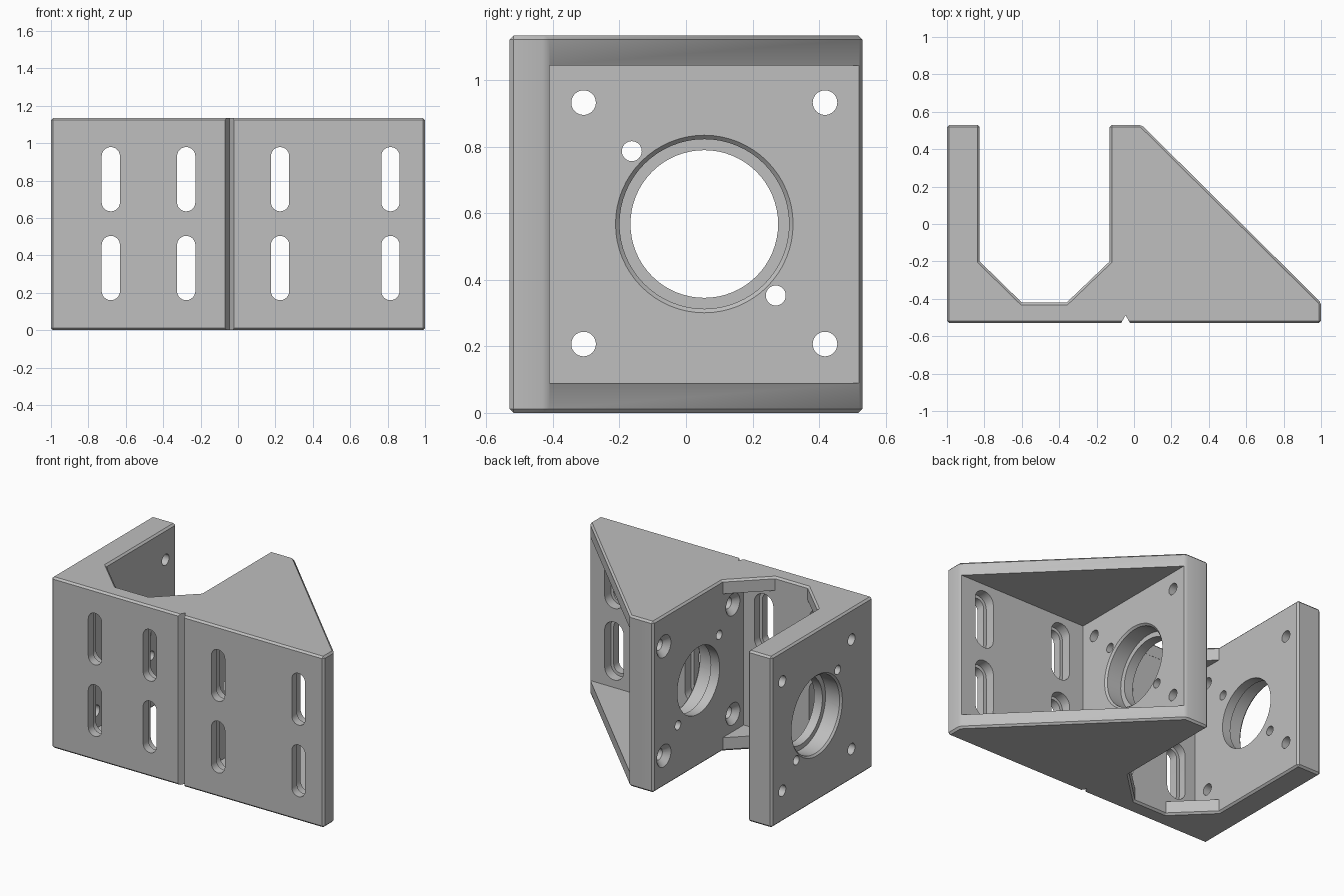
import bpy, bmesh
from math import pi, cos, sin
from mathutils import Matrix, Vector

if "Cube" in bpy.data.objects:
    bpy.data.objects.remove(bpy.data.objects["Cube"], do_unlink=True)

HEIGHT, RIB, CHAMFER = 1.135, 0.09, 0.012
FRONT, BACK, PLATE = -0.53, 0.53, -0.42
OUTER_IN, MID_IN, MID_OUT = -0.825, -0.13, 0.05

grey = bpy.data.materials.new("bracket grey")
grey.use_nodes = True
grey.diffuse_color = (0.52, 0.52, 0.52, 1)
grey.node_tree.nodes["Principled BSDF"].inputs["Base Color"].default_value = grey.diffuse_color


def make_object(name, bm):
    bmesh.ops.recalc_face_normals(bm, faces=bm.faces[:])
    mesh = bpy.data.meshes.new(name)
    bm.to_mesh(mesh)
    bm.free()
    obj = bpy.data.objects.new(name, mesh)
    bpy.context.collection.objects.link(obj)
    return obj


def prism(points, lo, hi, axis="Z"):
    """Extrude a flat outline along Z (outline in x, y) or Y (outline in x, z)."""
    bm = bmesh.new()
    place = (lambda a, b: (a, b, lo)) if axis == "Z" else (lambda a, b: (a, lo, b))
    face = bm.faces.new([bm.verts.new(place(a, b)) for a, b in points])
    grown = bmesh.ops.extrude_face_region(bm, geom=[face])["geom"]
    shift = Vector((0, 0, hi - lo)) if axis == "Z" else Vector((0, hi - lo, 0))
    bmesh.ops.translate(bm, vec=shift, verts=[v for v in grown if isinstance(v, bmesh.types.BMVert)])
    bmesh.ops.recalc_face_normals(bm, faces=bm.faces[:])
    return bm


cutters = []


def cut(bm):
    obj = make_object("cutter", bm)
    obj.hide_render = True
    cutters.append(obj)


def bore(y, z, x0, r0, x1, r1, sides=32):
    """Round or tapered hole along x."""
    bm = bmesh.new()
    at = Matrix.Translation(((x0 + x1) / 2, y, z)) @ Matrix.Rotation(pi / 2, 4, "Y")
    bmesh.ops.create_cone(bm, cap_ends=True, segments=sides, radius1=r0, radius2=r1,
                          depth=x1 - x0, matrix=at)
    cut(bm)


def slot(x, z, radius, half, y0, y1, steps=12):
    """Upright slot with round ends, cut along y."""
    pts = []
    for start, centre in ((0, z + half), (pi, z - half)):
        for i in range(steps + 1):
            a = start + pi * i / steps
            pts.append((x + radius * cos(a), centre + radius * sin(a)))
    cut(prism(pts, y0, y1, "Y"))


# Bracket body: outline with U-shaped bay and sloped brace
outline = [(-1, FRONT), (1, FRONT), (1, PLATE), (0.04, BACK), (MID_IN, BACK), (MID_IN, -0.2),
           (-0.36, PLATE), (-0.6, PLATE), (OUTER_IN, -0.2), (OUTER_IN, BACK), (-1, BACK)]
bm = prism(outline, 0, HEIGHT)
bm.normal_update()
bmesh.ops.bevel(bm, geom=[e for e in bm.edges if e.is_convex], offset=CHAMFER,
                segments=1, affect="EDGES")
body = make_object("motor_bracket", bm)

# Pocket behind the sloped brace, leaving a rib at the top and bottom
low, high = RIB, HEIGHT - RIB
cut(prism([(MID_OUT, -0.41), (1.2, -0.41), (1.2, 0.7), (MID_OUT, 0.7)], low, high))

# Bay cleared between its corner gussets
e = 0.001
cut(prism([(OUTER_IN - e, PLATE - e), (MID_IN + e, PLATE - e),
           (MID_IN + e, -0.19), (OUTER_IN - e, -0.19)], low, high))

# Alignment groove on the front
cut(prism([(-0.075, FRONT - 0.01), (-0.015, FRONT - 0.01), (-0.045, FRONT + 0.042)], -0.1, 1.3))

# Mounting slots, widened on the inside of the plate
for x in (-0.68, -0.277, 0.225, 0.815):
    for z in (0.3325, 0.8075):
        slot(x, z, 0.049, 0.123, -0.6, -0.35)
        slot(x, z, 0.07, 0.123, -0.475, -0.35)

# Large stepped bores with chamfered mouths
cy, cz = 0.055, 0.568
bore(cy, cz, -1.1, 0.222, 0.2, 0.222, 64)
bore(cy, cz, -1.1, 0.255, -0.885, 0.255, 64)
bore(cy, cz, -1.01, 0.277, -0.988, 0.255, 64)
bore(cy, cz, -0.065, 0.255, 0.2, 0.255, 64)
bore(cy, cz, MID_OUT - 0.012, 0.255, MID_OUT + 0.01, 0.277, 64)

# Corner screw holes, countersunk on the bay side of the middle wall
for y in (-0.308, 0.418):
    for z in (0.207, 0.933):
        bore(y, z, -1.1, 0.037, 0.2, 0.037)
        bore(y, z, MID_IN - 0.01, 0.084, MID_IN + 0.037, 0.037)

# Two small diagonal holes
for y, z in ((-0.163, 0.787), (0.27, 0.353)):
    bore(y, z, -1.1, 0.03, 0.2, 0.03)

# Apply every cut, then drop the cutters
for c in cutters:
    mod = body.modifiers.new("cut", "BOOLEAN")
    mod.operation, mod.solver, mod.object = "DIFFERENCE", "EXACT", c
graph = bpy.context.evaluated_depsgraph_get()
body.data = bpy.data.meshes.new_from_object(body.evaluated_get(graph))
body.modifiers.clear()
for c in cutters:
    bpy.data.objects.remove(c, do_unlink=True)

body.data.materials.clear()
body.data.materials.append(grey)
bpy.ops.object.select_all(action="DESELECT")
body.select_set(True)
bpy.context.view_layer.objects.active = body
bpy.ops.object.shade_smooth_by_angle()
